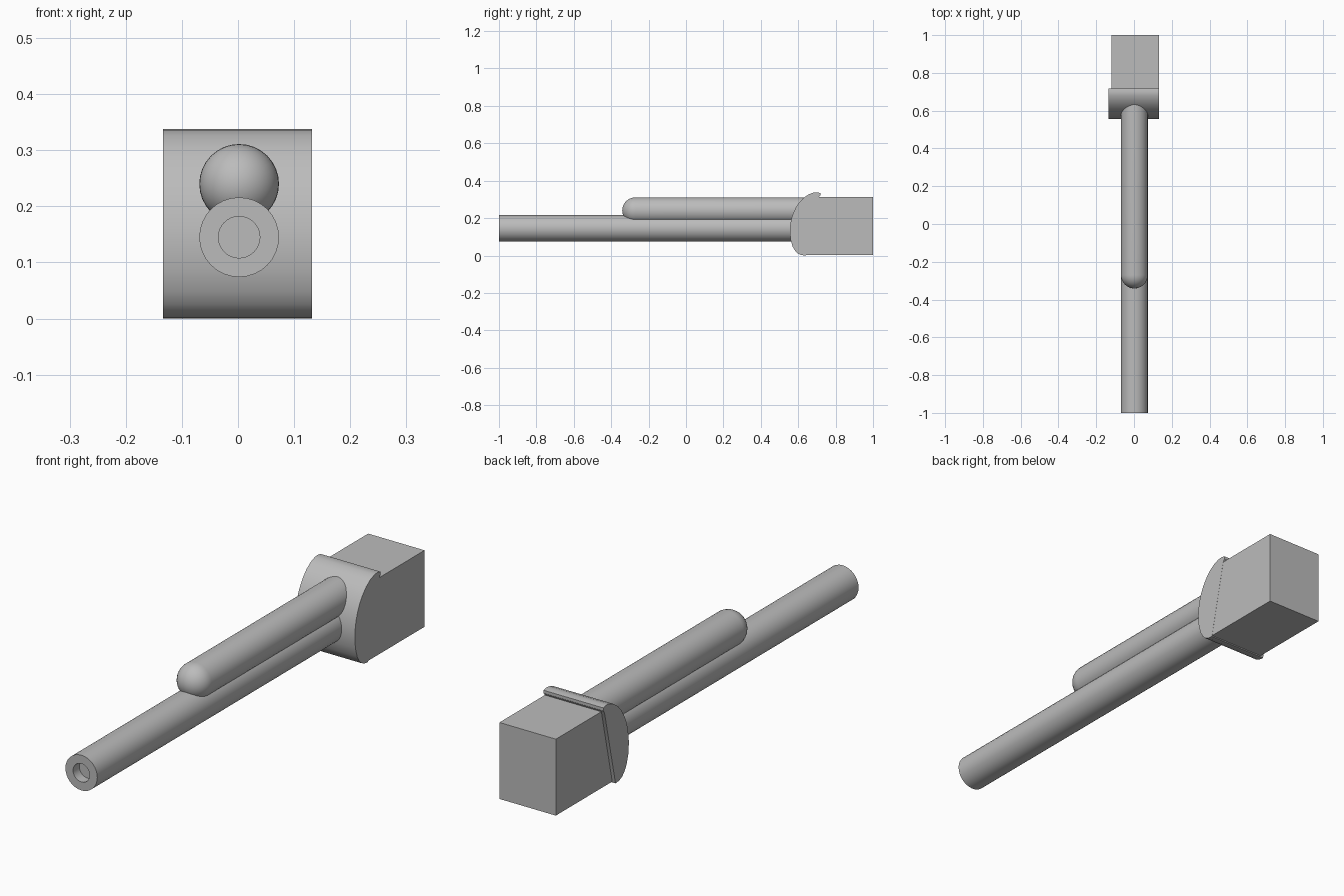
import bpy, bmesh, math

cube = bpy.data.objects.get("Cube")
if cube:
    bpy.data.objects.remove(cube, do_unlink=True)

grey = bpy.data.materials.new("plain grey")
grey.use_nodes = True
colour = (0.5, 0.5, 0.5, 1)
grey.diffuse_color = colour
grey.node_tree.nodes["Principled BSDF"].inputs["Base Color"].default_value = colour


def finish(name, bm):
    """Turn a bmesh into a shaded object."""
    bmesh.ops.recalc_face_normals(bm, faces=bm.faces[:])
    mesh = bpy.data.meshes.new(name)
    bm.to_mesh(mesh)
    bm.free()
    mesh.materials.append(grey)
    obj = bpy.data.objects.new(name, mesh)
    bpy.context.collection.objects.link(obj)
    bpy.ops.object.select_all(action="DESELECT")
    obj.select_set(True)
    bpy.context.view_layer.objects.active = obj
    bpy.ops.object.shade_smooth_by_angle(angle=math.radians(35))
    return obj


def lathe(name, profile, x, z, sides=32):
    """Revolve (radius, y) points about a line along y."""
    bm = bmesh.new()
    verts = [bm.verts.new((x + r, y, z)) for r, y in profile]
    edges = [bm.edges.new(pair) for pair in zip(verts, verts[1:])]
    bmesh.ops.spin(bm, geom=verts + edges, cent=(x, 0, z), axis=(0, 1, 0),
                   angle=math.tau, steps=sides)
    bmesh.ops.remove_doubles(bm, verts=bm.verts[:], dist=0.0002)
    return finish(name, bm)


def prism(name, outline, x0, x1):
    """Extrude a (y, z) side outline from x0 to x1."""
    bm = bmesh.new()
    face = bm.faces.new([bm.verts.new((x0, y, z)) for y, z in outline])
    result = bmesh.ops.extrude_face_region(bm, geom=[face], use_keep_orig=True)
    moved = [v for v in result["geom"] if isinstance(v, bmesh.types.BMVert)]
    bmesh.ops.translate(bm, verts=moved, vec=(x1 - x0, 0, 0))
    return finish(name, bm)


AXIS_X, RADIUS = 0.002, 0.071

# Long lower barrel with a shallow bore in the muzzle
bore, floor = 0.037, -0.96
lathe("barrel", [(0, floor), (bore, floor), (bore, -1), (RADIUS, -1),
                 (RADIUS, 0.63), (0, 0.63)], AXIS_X, 0.145)

# Shorter upper tube with a domed front
dome_y, steps = -0.27, 10
dome = [(RADIUS * math.sin(a), dome_y - RADIUS * math.cos(a))
        for a in (i * math.pi / 2 / steps for i in range(steps + 1))]
lathe("upper_tube", dome + [(RADIUS, 0.66), (0, 0.66)], AXIS_X, 0.24)

# Curved shield with a slanted back and a small lip on top
shield = [(0.64, 0), (0.618, 0.002), (0.598, 0.011), (0.583, 0.026),
          (0.57, 0.048), (0.559, 0.085), (0.555, 0.13), (0.557, 0.162),
          (0.563, 0.195), (0.573, 0.227), (0.587, 0.256), (0.605, 0.283),
          (0.627, 0.307), (0.654, 0.326), (0.68, 0.336), (0.7, 0.338),
          (0.718, 0.334), (0.718, 0.322), (0.71, 0.311)]
prism("shield", shield, -0.134, 0.132)

# Rear block, sunk into the back of the shield
block = [(0.635, 0.004), (1, 0.004), (1, 0.312), (0.69, 0.312)]
prism("rear_block", block, -0.12, 0.1315)
